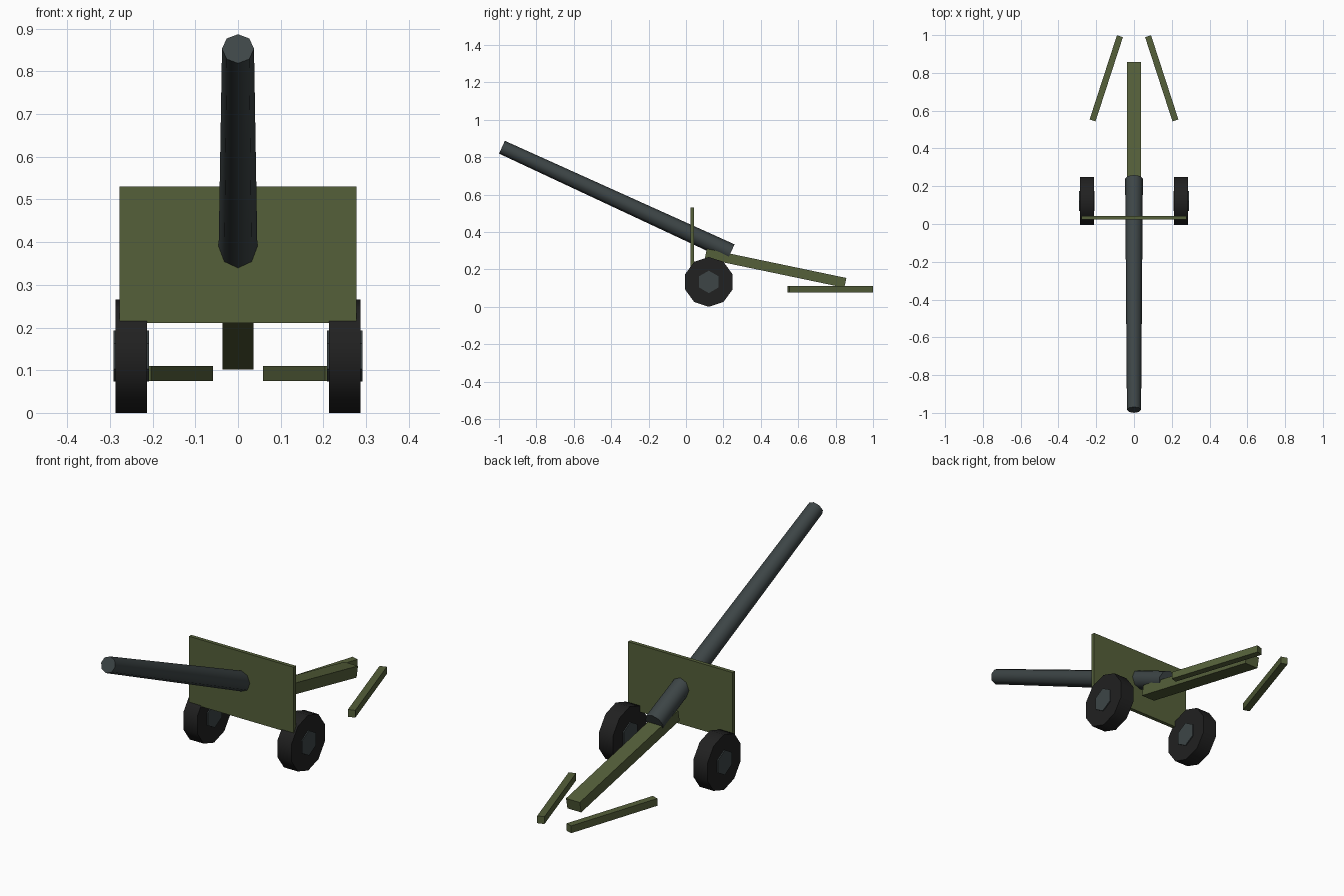
import bpy
import math
from mathutils import Vector

cube = bpy.data.objects.get("Cube")
if cube:
    bpy.data.objects.remove(cube, do_unlink=True)


def material(name, color):
    m = bpy.data.materials.new(name)
    m.use_nodes = True
    m.diffuse_color = (*color, 1)
    m.node_tree.nodes["Principled BSDF"].inputs["Base Color"].default_value = (*color, 1)
    return m


OLIVE = material("olive green", (0.09, 0.116, 0.042))
STEEL = material("gun steel", (0.047, 0.06, 0.062))
RUBBER = material("tyre black", (0.015, 0.015, 0.015))


def finish(name, mat):
    ob = bpy.context.object
    ob.name = name
    ob.data.materials.append(mat)
    return ob


def box(name, size, center, rotation=(0, 0, 0)):
    bpy.ops.mesh.primitive_cube_add(size=1, location=center, rotation=rotation)
    ob = finish(name, OLIVE)
    ob.scale = size
    return ob


def cylinder(name, start, end, r1, r2, sides, mat, smooth=0):
    """Tapered cylinder running between two points."""
    start, end = Vector(start), Vector(end)
    axis = end - start
    bpy.ops.mesh.primitive_cone_add(vertices=sides, radius1=r1, radius2=r2, depth=axis.length,
                                    location=(start + end) / 2)
    ob = finish(name, mat)
    ob.rotation_euler = axis.to_track_quat('Z', 'Y').to_euler()
    if smooth:
        bpy.ops.object.shade_smooth_by_angle(angle=math.radians(smooth))
    return ob


# Barrel, tapering towards the muzzle
cylinder("barrel", (0, 0.24, 0.291), (0, -0.984, 0.853), 0.047, 0.0375, 8, STEEL, 50)

# Shield plate
box("shield", (0.556, 0.018, 0.32), (0, 0.034, 0.37))

# Sloping trail beam
front, rear = Vector((0, 0.106, 0.284)), Vector((0, 0.852, 0.128))
slope = rear - front
box("trail", (0.073, slope.length, 0.053), (front + rear) / 2,
    (math.atan2(slope.z, slope.y), 0, 0))

# Wheels and spade legs on both sides
for side, s in (("left", 1), ("right", -1)):
    cylinder(side + "_tyre", (s * 0.213, 0.122, 0.133), (s * 0.287, 0.122, 0.133),
             0.133, 0.133, 10, RUBBER, 40)
    cylinder(side + "_hub", (s * 0.208, 0.122, 0.133), (s * 0.292, 0.122, 0.133),
             0.06, 0.06, 6, STEEL)
    box(side + "_leg", (0.033, 0.469, 0.035), (s * 0.147, 0.771, 0.0925),
        (0, 0, s * math.radians(18)))
